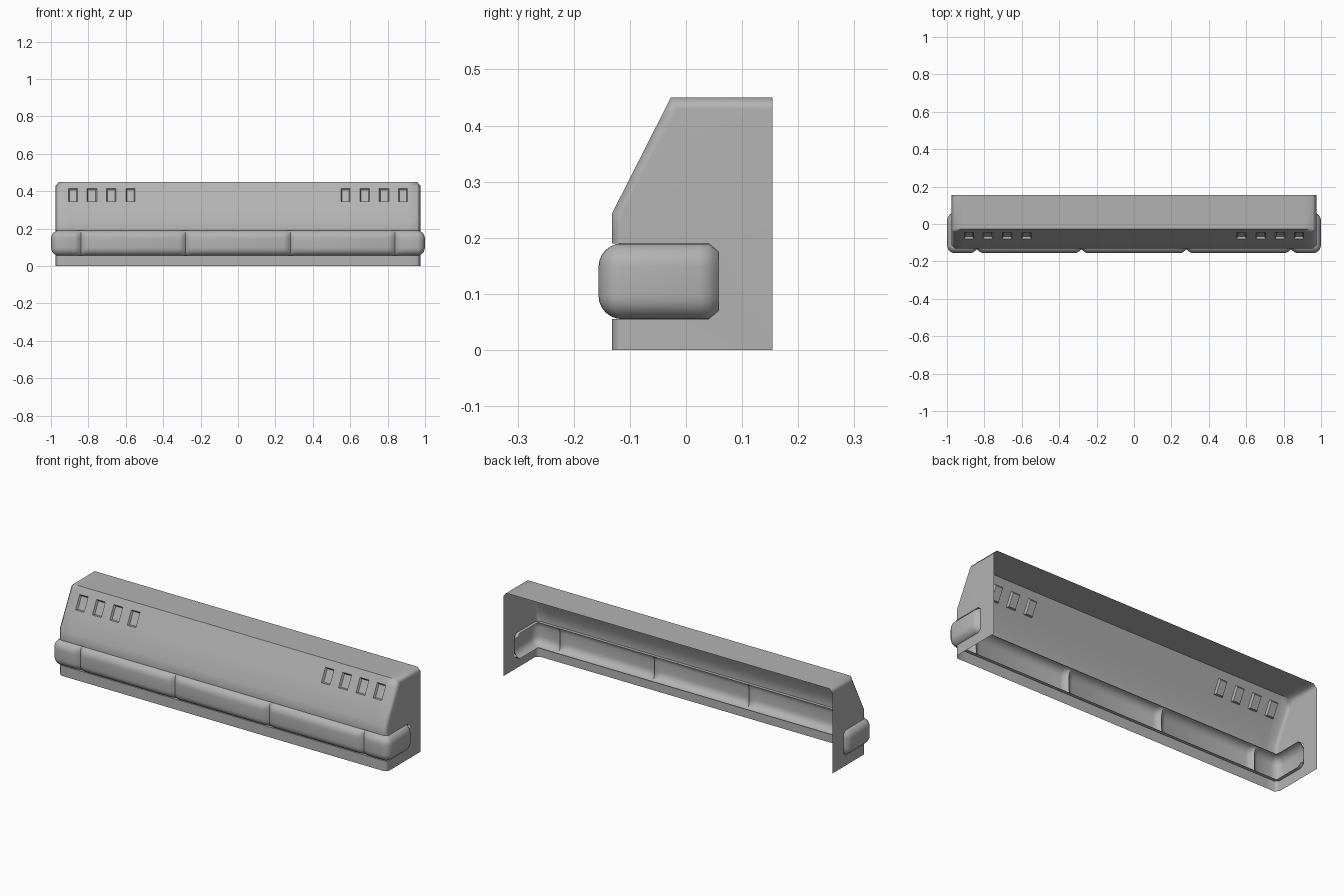
import bpy, bmesh
from math import sin, cos, pi, radians

if "Cube" in bpy.data.objects:
    bpy.data.objects.remove(bpy.data.objects["Cube"])

grey = bpy.data.materials.new("dark_grey")
grey.diffuse_color = (.45, .45, .45, 1)
grey.use_nodes = True
grey.node_tree.nodes["Principled BSDF"].inputs["Base Color"].default_value = grey.diffuse_color


def finish(bm, name, angle, weighted=False):
    me = bpy.data.meshes.new(name)
    bm.to_mesh(me)
    bm.free()
    me.materials.append(grey)
    ob = bpy.data.objects.new(name, me)
    bpy.context.collection.objects.link(ob)
    bpy.ops.object.select_all(action='DESELECT')
    ob.select_set(True)
    bpy.context.view_layer.objects.active = ob
    bpy.ops.object.shade_smooth_by_angle(angle=angle)
    if weighted:
        mod = ob.modifiers.new("weighted_normals", 'WEIGHTED_NORMAL')
        mod.keep_sharp = True
    return ob


def face(bm, pts):
    return bm.faces.new([bm.verts.new(p) for p in pts])


def at_height(p, q, z):   # point on the line p-q at relative height of the slot rows
    t = (z - .243) / (.45 - .243)
    return (p[0] + t * (q[0] - p[0]), p[1] + t * (q[1] - p[1]))


# Body shell: open at the back and bottom, chamfered towards the end panels
XO, XI = .957, .975
outer = [(-.132, 0), (-.132, .055), (-.132, .19), (-.132, .243), (-.027, .45), (.154, .45)]
inner = [(-.114, 0), (-.114, .055), (-.114, .19), (-.114, .243), (-.016, .43), (.154, .43)]
for prof in (outer, inner):
    prof[4:4] = [at_height(prof[3], prof[4], z) for z in (.345, .415)]
slot_x = [(.55, .60), (.652, .704), (.755, .807), (.857, .907)]
slots = slot_x + [(-b, -a) for a, b in slot_x]
cols = sorted([-XO, XO] + [v for s in slots for v in s])

bm = bmesh.new()
for i in range(len(outer) - 1):
    if i == 1:            # opening for the bumper
        continue
    lo, hi = outer[i], outer[i + 1]
    for a, b in zip(cols, cols[1:]):
        face(bm, [(a, *lo), (b, *lo), (b, *hi), (a, *hi)])
    # chamfer strips at both ends
    for s in (1, -1):
        q = [(s * XO, *lo), (s * XI, *inner[i]), (s * XI, *inner[i + 1]), (s * XO, *hi)]
        face(bm, q[::s])

# End panels with the notch for the bumper end
panel = inner[:2] + [(.04, .055), (.058, .07), (.058, .175), (.04, .19)] + inner[2:] + [(.154, 0)]
for s in (1, -1):
    face(bm, [(s * XI, y, z) for y, z in panel][::-s])

# Recessed vent slots in the sloped face
bmesh.ops.remove_doubles(bm, verts=bm.verts, dist=1e-5)
bm.normal_update()
pockets = []
for f in bm.faces:
    c = f.calc_center_median()
    if abs(c.z - .38) < .004 and any(a < c.x < b for a, b in slots):
        pockets.append(f)
for f in pockets:
    for e in f.edges:
        e.smooth = False
bmesh.ops.inset_individual(bm, faces=pockets, thickness=.008, depth=-.011)
finish(bm, "body_shell", radians(60), weighted=True)

# Wrap-around bumper: rounded section swept round the front and both ends
R, HALF, ZC = .042, .0675, .1225
BX, BY = .957, -.114
arc = [(R * sin(j * pi / 12), HALF - R * (1 - cos(j * pi / 12))) for j in range(7)]
section = [(d, -z) for d, z in arc] + [(d, z) for d, z in arc[::-1]]


def ease(k):              # pillow-like rise from a seam, k in 0..1
    return .5 + .5 * sin(k * pi / 2)


# Stations: x, y, normal x, normal y, bulge, height factor (right half)
right = []
for s in (.28, .84):
    for k in (-1, -.6, -.25, 0, .25, .6, 1):
        right.append((s + k * .034, BY, 0, -1, ease(abs(k)), 1))
for j in range(7):
    a = j * pi / 12
    right.append((BX, BY, sin(a), -cos(a), 1, 1))
right += [(BX, .025, 1, 0, 1, 1), (BX, .04, 1, 0, .87, 1),
          (BX, .05, 1, 0, .68, .9), (BX, .058, 1, 0, .43, .78)]
left = [(-x, y, -nx, ny, b, h) for x, y, nx, ny, b, h in right[::-1]]

bm = bmesh.new()
rings = []
for x, y, nx, ny, b, h in left + right:
    pts = [(.018, -HALF)] + [(d * b, z) for d, z in section] + [(.018, HALF)]
    rings.append([bm.verts.new((x + nx * d, y + ny * d, ZC + z * h)) for d, z in pts])
for r0, r1 in zip(rings, rings[1:]):
    for j in range(len(r0) - 1):
        bm.faces.new((r0[j], r1[j], r1[j + 1], r0[j + 1]))
bmesh.ops.remove_doubles(bm, verts=bm.verts, dist=1e-5)
finish(bm, "bumper", radians(45))
